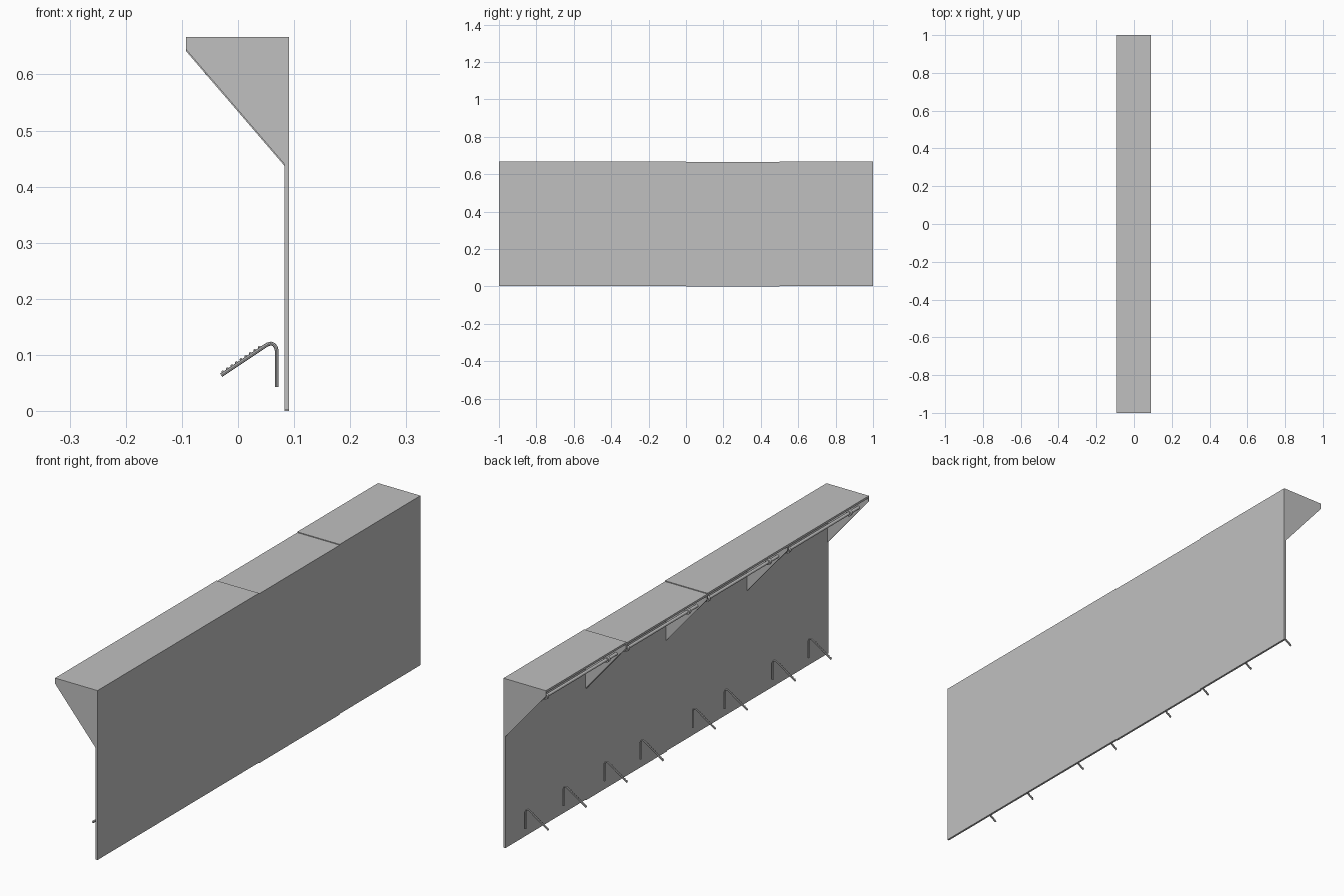
import bpy, bmesh, math
from mathutils import Vector, Matrix

old = bpy.data.objects.get("Cube")
if old:
    bpy.data.objects.remove(old, do_unlink=True)

grey = bpy.data.materials.new("plain_grey")
grey.use_nodes = True
grey.diffuse_color = (0.53, 0.53, 0.53, 1)
grey.node_tree.nodes["Principled BSDF"].inputs["Base Color"].default_value = grey.diffuse_color


def add_object(name, mesh, location=(0, 0, 0)):
    if not mesh.materials:
        mesh.materials.append(grey)
    obj = bpy.data.objects.new(name, mesh)
    obj.location = location
    bpy.context.collection.objects.link(obj)
    return obj


def mesh_from(name, bm):
    bmesh.ops.recalc_face_normals(bm, faces=bm.faces[:])
    mesh = bpy.data.meshes.new(name)
    bm.to_mesh(mesh)
    bm.free()
    return mesh


def extrude_profile(name, points, y0, y1):
    """Extrude a closed (x, z) profile along y."""
    bm = bmesh.new()
    face = bm.faces.new([bm.verts.new((x, y0, z)) for x, z in points])
    new = bmesh.ops.extrude_face_region(bm, geom=[face])["geom"]
    bmesh.ops.translate(bm, vec=(0, y1 - y0, 0),
                        verts=[v for v in new if isinstance(v, bmesh.types.BMVert)])
    return mesh_from(name, bm)


def add_rod(bm, radius, y0, y1):
    matrix = Matrix.Translation((0, (y0 + y1) / 2, 0)) @ Matrix.Rotation(math.pi / 2, 4, 'X')
    bmesh.ops.create_cone(bm, cap_ends=True, segments=16, radius1=radius, radius2=radius,
                          depth=y1 - y0, matrix=matrix)


FRONT, INNER, BACK = -0.093, 0.083, 0.091
HEIGHT, SHEET, HALF = 0.664, 0.008, 0.25

# Back wall and top shelf, one folded sheet
sheet_mesh = extrude_profile("wall_and_shelf", [
    (BACK, 0), (BACK, HEIGHT), (FRONT, HEIGHT), (FRONT, HEIGHT - SHEET),
    (INNER, HEIGHT - SHEET), (INNER, 0)], -HALF, HALF)

# Triangular side brackets under the shelf
bracket_points = [(FRONT, HEIGHT - SHEET), (FRONT, 0.642), (INNER, 0.437), (INNER, HEIGHT - SHEET)]
bracket_meshes = {
    "left": extrude_profile("bracket", bracket_points, HALF - 0.004, HALF),
    "right": extrude_profile("bracket", bracket_points, -HALF, -HALF + 0.004)}

# Tube with a collar at each end
bm = bmesh.new()
add_rod(bm, 0.006, -HALF + 0.004, HALF - 0.004)
for side in (-1, 1):
    centre = side * 0.19
    add_rod(bm, 0.011, centre - 0.006, centre + 0.006)
tube_mesh = mesh_from("tube", bm)

for i in range(4):
    y = -0.75 + i * 0.5
    z = 0 if i == 2 else 0.003
    add_object(f"wall_and_shelf_{i + 1}", sheet_mesh, (0, y, z))
    for side, mesh in bracket_meshes.items():
        add_object(f"bracket_{side}_{i + 1}", mesh, (0, y, z))
    add_object(f"hanging_tube_{i + 1}", tube_mesh, (-0.05, y, z + 0.608))

# Bent hook: straight leg, rounded bend, sloping arm
tip, arm_top = Vector((-0.03, 0, 0.064)), Vector((0.048, 0, 0.116))
curve = bpy.data.curves.new("hook_path", 'CURVE')
curve.dimensions = '3D'
curve.bevel_depth = 0.0034
curve.bevel_resolution = 2
curve.use_fill_caps = True
path = [(0.069, 0, 0.043), (0.069, 0, 0.108), (0.0675, 0, 0.114), (0.064, 0, 0.1185),
        (0.059, 0, 0.1205), (0.053, 0, 0.119), arm_top, tip]
spline = curve.splines.new('POLY')
spline.points.add(len(path) - 1)
for point, co in zip(spline.points, path):
    point.co = (*co, 1)
path_obj = bpy.data.objects.new("hook_path", curve)
bpy.context.collection.objects.link(path_obj)
bpy.context.view_layer.update()
bm = bmesh.new()
bm.from_mesh(path_obj.evaluated_get(bpy.context.evaluated_depsgraph_get()).to_mesh())
bpy.data.objects.remove(path_obj, do_unlink=True)

# Small stops along the top of the arm
along = (arm_top - tip).normalized()
up = Vector((-along.z, 0, along.x))
for k in range(9):
    place = tip.lerp(arm_top, 0.06 + k * 0.105) + up * 0.0035
    bmesh.ops.create_uvsphere(bm, u_segments=8, v_segments=6, radius=0.0026,
                              matrix=Matrix.Translation(place))
hook_mesh = mesh_from("hook", bm)

for i, y in enumerate((-0.857, -0.635, -0.337, -0.14, 0.183, 0.406, 0.66, 0.895)):
    add_object(f"hook_{i + 1}", hook_mesh, (0, y, 0))

# Smooth the round parts, keep edges sharp
for mesh in (tube_mesh, hook_mesh):
    mesh.shade_smooth()
    mesh.set_sharp_from_angle(angle=math.radians(40))
